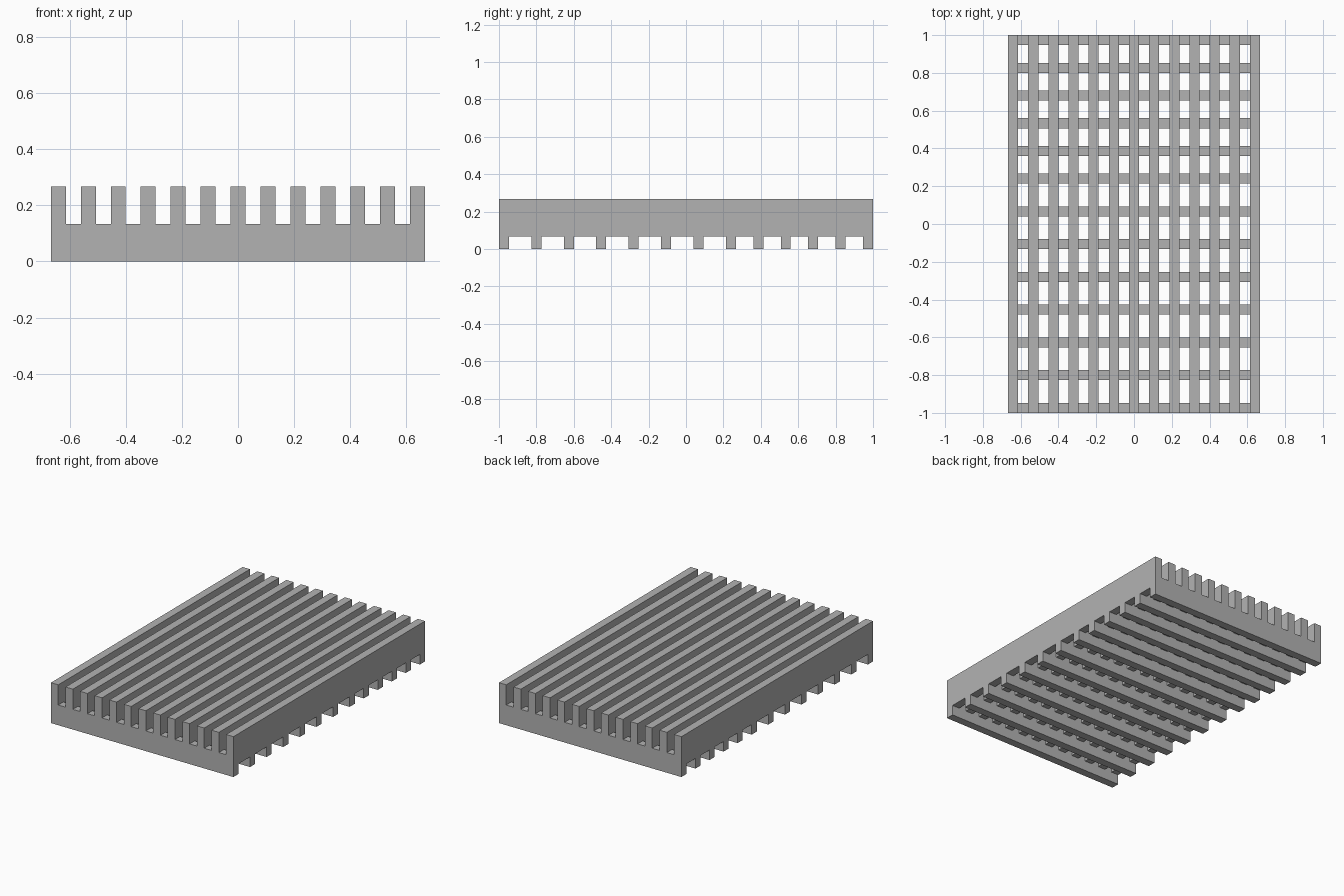
import bpy
import bmesh

cube = bpy.data.objects.get("Cube")
if cube:
    bpy.data.objects.remove(cube, do_unlink=True)

BAR = 0.16 / 3              # width of every bar
TOP, LAP, SEAT = 0.8 / 3, 0.4 / 3, 0.2 / 3   # heights: top, crossbar top, underside of the long bars
HALF_X, HALF_Y = 2 / 3, 1.0

grey = bpy.data.materials.new("plain grey")
grey.use_nodes = True
colour = (0.45, 0.45, 0.45, 1)
grey.diffuse_color = colour
grey.node_tree.nodes["Principled BSDF"].inputs["Base Color"].default_value = colour


def extruded(name, profile, y0, y1):
    """Extrude an x-z profile along y."""
    bm = bmesh.new()
    face = bm.faces.new([bm.verts.new((x, y0, z)) for x, z in profile])
    grown = bmesh.ops.extrude_face_region(bm, geom=[face])["geom"]
    bmesh.ops.translate(bm, vec=(0, y1 - y0, 0),
                        verts=[v for v in grown if isinstance(v, bmesh.types.BMVert)])
    bmesh.ops.recalc_face_normals(bm, faces=bm.faces)
    mesh = bpy.data.meshes.new(name)
    bm.to_mesh(mesh)
    bm.free()
    mesh.materials.append(grey)
    obj = bpy.data.objects.new(name, mesh)
    bpy.context.collection.objects.link(obj)


# Thirteen long bars, evenly spaced across the width
lefts = [-HALF_X + 2 * BAR * i for i in range(13)]
for i, x in enumerate(lefts):
    extruded(f"long_bar_{i + 1}",
             [(x, SEAT), (x + BAR, SEAT), (x + BAR, TOP), (x, TOP)], -HALF_Y, HALF_Y)

# Notched crossbar profile: the long bars sit in its half-lap slots
notched = [(-HALF_X, 0), (-HALF_X, SEAT)]
for x in lefts[:-1]:
    a, b = x + BAR, x + 2 * BAR
    notched += [(a, SEAT), (a, LAP), (b, LAP), (b, SEAT)]
notched += [(HALF_X, SEAT), (HALF_X, 0)]

# Thirteen crossbars: wide spacing towards the front, tighter at the back
end = HALF_Y - BAR / 2
centres = [-end + 0.52 / 3 * i for i in range(7)] + [end - 0.44 / 3 * i for i in range(5, -1, -1)]
for i, y in enumerate(centres):
    extruded(f"crossbar_{i + 1}", notched, y - BAR / 2, y + BAR / 2)
